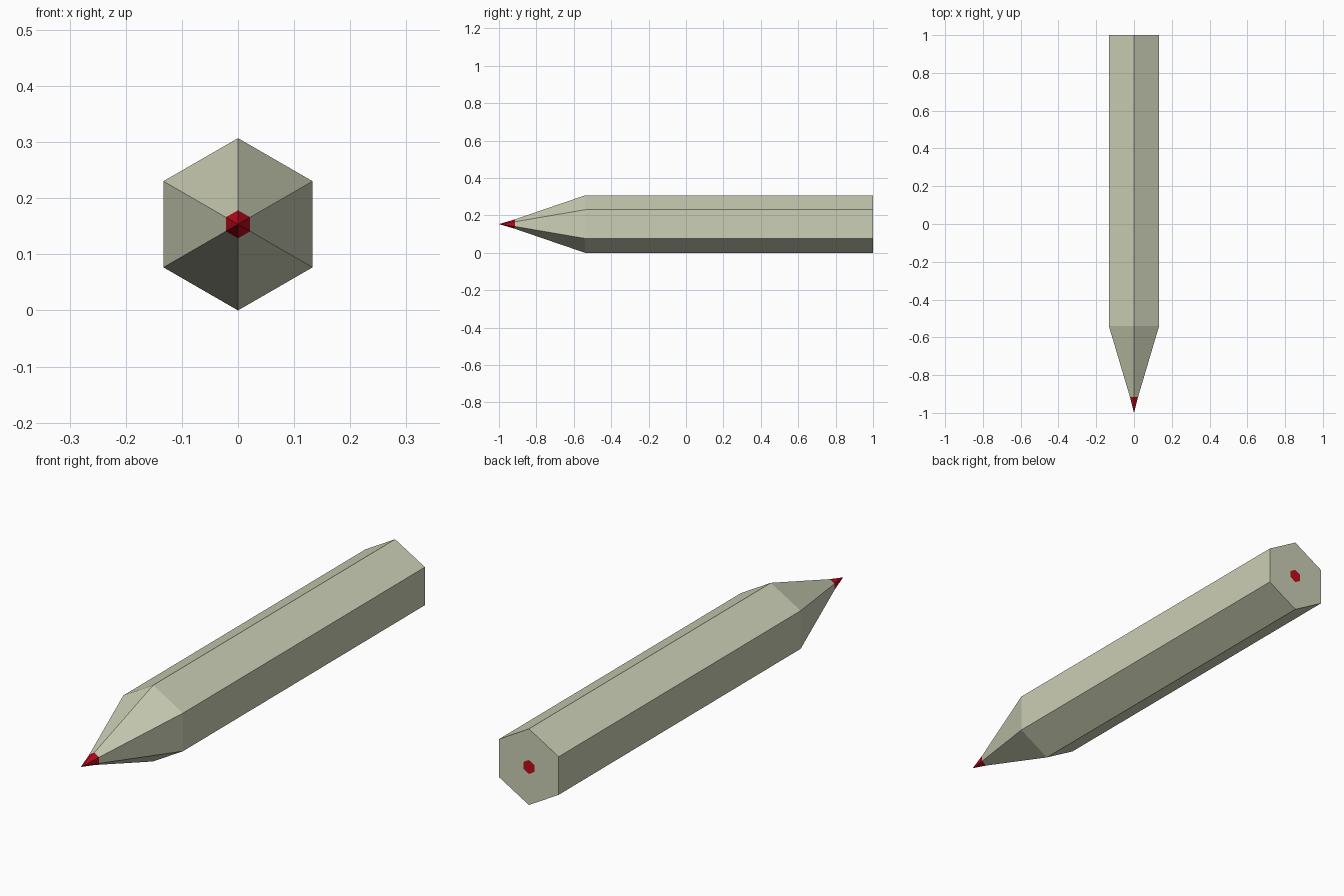
import bpy, bmesh
from math import sin, cos, pi

if "Cube" in bpy.data.objects:
    bpy.data.objects.remove(bpy.data.objects["Cube"])

CZ = 0.1535  # height of the pencil's axis, equal to its corner radius


def hex_loft(name, profile, colour):
    """Loft six-sided rings along y; radius 0 makes a pointed end."""
    bm = bmesh.new()
    rings = []
    for y, r in profile:
        if r == 0:
            rings.append([bm.verts.new((0, y, CZ))])
        else:
            rings.append([bm.verts.new((r * sin(i * pi / 3), y, CZ + r * cos(i * pi / 3)))
                          for i in range(6)])
    for a, b in zip(rings, rings[1:]):
        for i in range(6):
            j = (i + 1) % 6
            if len(b) == 1:
                bm.faces.new((a[i], a[j], b[0]))
            elif len(a) == 1:
                bm.faces.new((a[0], b[j], b[i]))
            else:
                bm.faces.new((a[i], a[j], b[j], b[i]))
    bmesh.ops.recalc_face_normals(bm, faces=bm.faces)
    me = bpy.data.meshes.new(name)
    bm.to_mesh(me)
    bm.free()
    mat = bpy.data.materials.new(name + "_colour")
    mat.diffuse_color = colour
    mat.use_nodes = True
    mat.node_tree.nodes["Principled BSDF"].inputs["Base Color"].default_value = mat.diffuse_color
    me.materials.append(mat)
    ob = bpy.data.objects.new(name, me)
    bpy.context.collection.objects.link(ob)
    return ob


FRONT, BACK = (-0.915, 0.025), (1.0, 0.028)  # where the core leaves the casing

# Casing: bored end, straight barrel, sharpened taper, bore through the middle
hex_loft("casing", [BACK, (1.0, CZ), (-0.54, CZ), FRONT], (0.60, 0.62, 0.46, 1))

# Coloured core: flush end, hidden rod, sharp tip
hex_loft("core", [(1.0, 0), BACK, FRONT, (-1.0, 0)], (0.50, 0.003, 0.012, 1))
